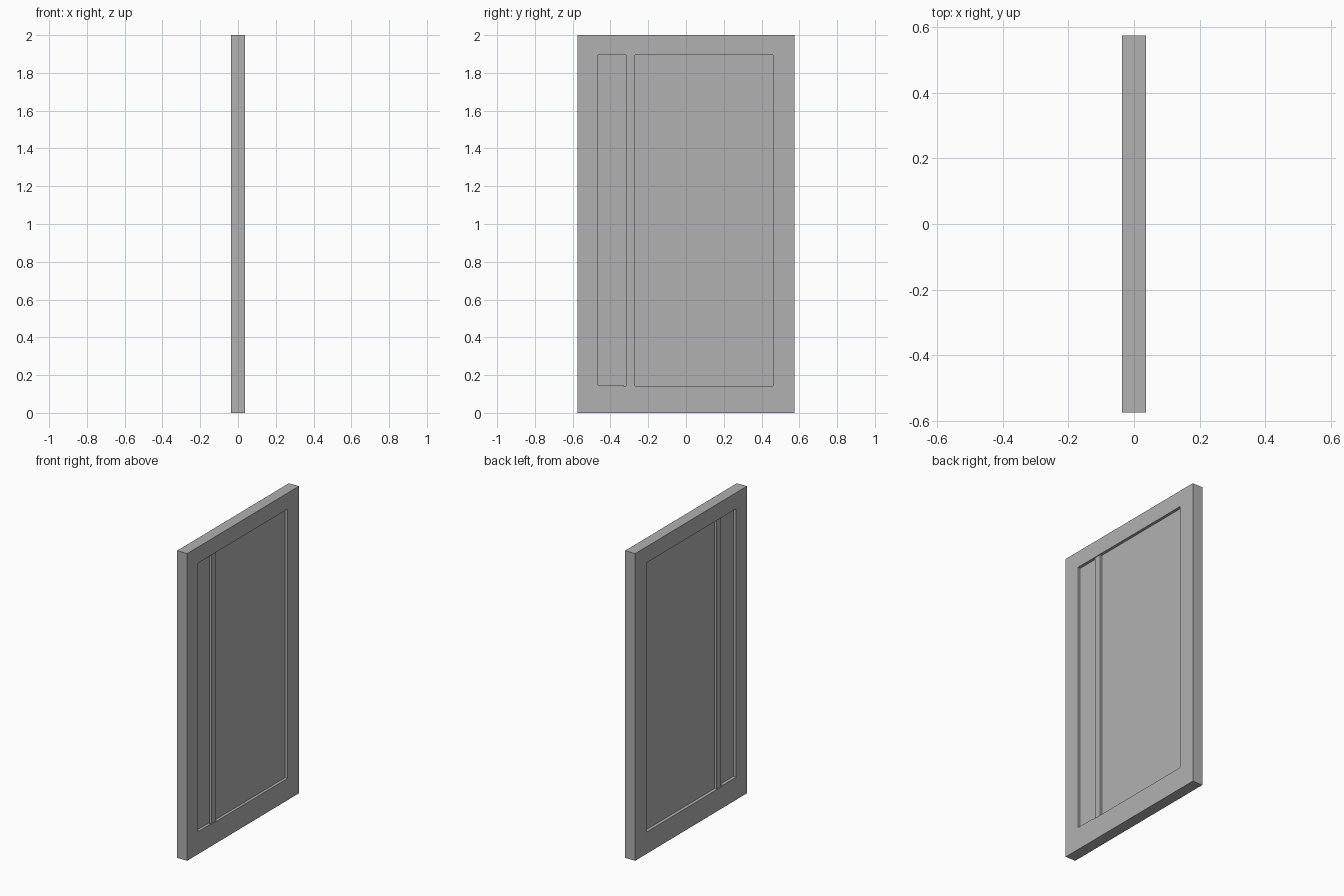
import bpy, bmesh

if "Cube" in bpy.data.objects:
    bpy.data.objects.remove(bpy.data.objects["Cube"])

T = 0.036            # half thickness of the door
Y, TOP = 0.575, 2.0  # outer half width and height
Y0, Y1, Z0, Z1 = -0.465, 0.46, 0.142, 1.895  # opening

# Dark grey paint shared by all parts
paint = bpy.data.materials.new("dark_grey_paint")
paint.diffuse_color = (0.44, 0.44, 0.44, 1)
paint.use_nodes = True
paint.node_tree.nodes["Principled BSDF"].inputs["Base Color"].default_value = paint.diffuse_color


def finish(name, bm):
    bmesh.ops.recalc_face_normals(bm, faces=bm.faces)
    me = bpy.data.meshes.new(name)
    bm.to_mesh(me)
    bm.free()
    me.materials.append(paint)
    ob = bpy.data.objects.new(name, me)
    bpy.context.collection.objects.link(ob)
    return ob


def box(name, x, y, z):
    bm = bmesh.new()
    bmesh.ops.create_cube(bm, size=1)
    for v in bm.verts:
        for i, (lo, hi) in enumerate((x, y, z)):
            v.co[i] = hi if v.co[i] > 0 else lo
    return finish(name, bm)


def rect(bm, x, y0, y1, z0, z1):
    return [bm.verts.new((x, y, z)) for y, z in
            ((y0, z0), (y1, z0), (y1, z1), (y0, z1))]


# Outer frame: four rectangular loops bridged into a closed ring
bm = bmesh.new()
loops = [rect(bm, -T, -Y, Y, 0, TOP), rect(bm, T, -Y, Y, 0, TOP),
         rect(bm, T, Y0, Y1, Z0, Z1), rect(bm, -T, Y0, Y1, Z0, Z1)]
for a, b in zip(loops, loops[1:] + loops[:1]):
    for i in range(4):
        j = (i + 1) % 4
        bm.faces.new((a[i], a[j], b[j], b[i]))
finish("door_frame", bm)

# Recessed panels either side of the upright
M0, M1 = -0.317, -0.27
box("narrow_panel", (-0.015, 0.018), (Y0, M0), (Z0, Z1))
box("wide_panel", (-0.015, 0.018), (M1, Y1), (Z0, Z1))

# Upright bar dividing the panels
box("mullion", (-0.031, 0.031), (M0, M1), (Z0, Z1))

# Slightly raised sill under the narrow panel
box("narrow_sill", (-T, T), (Y0, -0.33), (Z0, Z0 + 0.005))
